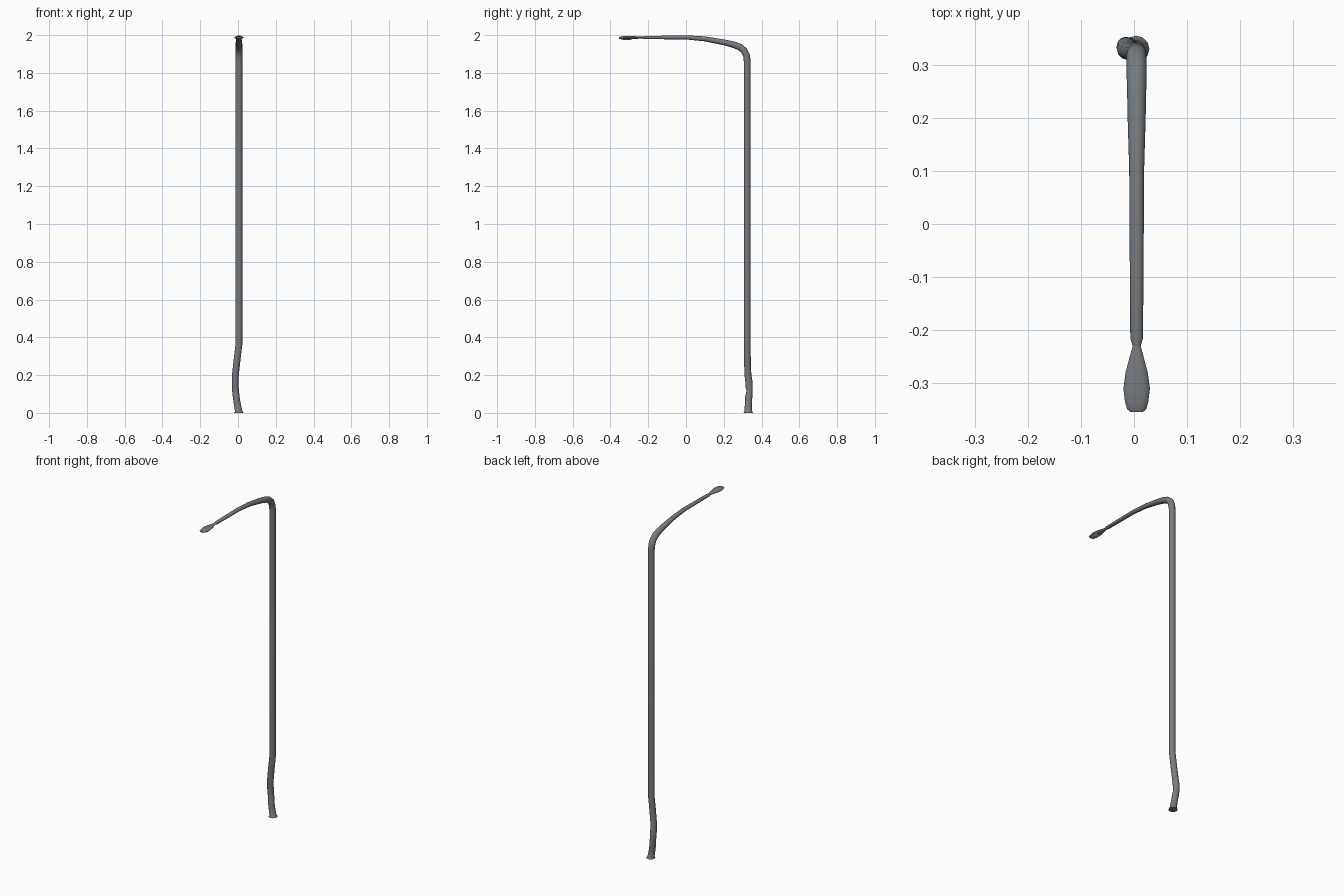
import bpy, bmesh, math
from mathutils import Vector


def material(name, rgb):
    m = bpy.data.materials.new(name)
    m.diffuse_color = (*rgb, 1)
    return m


steel = material("grey steel", (0.19, 0.205, 0.215))
glass = material("pale lens", (0.33, 0.34, 0.34))


def sweep(name, rings, mat, sides=12, cap_start=True, cap_end=True):
    """Skin elliptical rings (x, y, z, half width, half depth) along a path."""
    pts = [Vector(r[:3]) for r in rings]
    bm = bmesh.new()
    loops = []
    for i, r in enumerate(rings):
        t = (pts[min(i + 1, len(pts) - 1)] - pts[max(i - 1, 0)]).normalized()
        if i == 0 and abs(t.z) > 0.9:
            t = Vector((0, 0, 1))          # foot sits flat on the ground
        u = Vector((1, 0, 0))
        u = (u - t * t.dot(u)).normalized()
        v = t.cross(u)
        loops.append([bm.verts.new(pts[i] + u * r[3] * math.cos(a) + v * r[4] * math.sin(a))
                      for a in (2 * math.pi * k / sides for k in range(sides))])
    for a, b in zip(loops, loops[1:]):
        for k in range(sides):
            n = (k + 1) % sides
            bm.faces.new((a[k], a[n], b[n], b[k]))
    if cap_start:
        bm.faces.new(loops[0][::-1])
    if cap_end:
        bm.faces.new(loops[-1])
    bmesh.ops.recalc_face_normals(bm, faces=bm.faces)
    me = bpy.data.meshes.new(name)
    bm.to_mesh(me)
    bm.free()
    me.materials.append(mat)
    ob = bpy.data.objects.new(name, me)
    bpy.context.collection.objects.link(ob)
    bpy.context.view_layer.objects.active = ob
    ob.select_set(True)
    bpy.ops.object.shade_smooth_by_angle(angle=math.radians(40))
    ob.select_set(False)
    return ob


# bent and dented pole foot, straight pole, curved tapering arm
sweep("pole_and_arm", [
    (0.004, 0.330, 0.000, 0.025, 0.025),
    (0.003, 0.330, 0.010, 0.019, 0.020),
    (-0.006, 0.330, 0.060, 0.018, 0.018),
    (-0.010, 0.333, 0.090, 0.018, 0.019),
    (-0.013, 0.336, 0.115, 0.018, 0.016),
    (-0.015, 0.334, 0.140, 0.018, 0.019),
    (-0.015, 0.333, 0.165, 0.018, 0.019),
    (-0.014, 0.328, 0.200, 0.018, 0.018),
    (-0.005, 0.325, 0.280, 0.018, 0.018),
    (0.005, 0.324, 0.365, 0.018, 0.018),
    (0.005, 0.324, 1.100, 0.018, 0.018),
    (0.005, 0.324, 1.860, 0.018, 0.018),
    (0.005, 0.321, 1.890, 0.019, 0.018),
    (0.005, 0.308, 1.918, 0.019, 0.018),
    (0.005, 0.285, 1.937, 0.019, 0.018),
    (0.005, 0.250, 1.950, 0.018, 0.017),
    (0.005, 0.200, 1.962, 0.017, 0.015),
    (0.005, 0.100, 1.980, 0.014, 0.013),
    (0.005, 0.000, 1.988, 0.0135, 0.011),
    (0.005, -0.215, 1.987, 0.012, 0.008),
    (0.005, -0.232, 1.987, 0.007, 0.005)], steel)

# flat paddle-shaped lamp head
sweep("lamp_head", [
    (0.005, -0.228, 1.987, 0.007, 0.005),
    (0.005, -0.250, 1.987, 0.013, 0.006),
    (0.005, -0.280, 1.987, 0.021, 0.008),
    (0.005, -0.310, 1.987, 0.025, 0.009),
    (0.005, -0.335, 1.986, 0.022, 0.008),
    (0.005, -0.349, 1.986, 0.018, 0.006),
    (0.005, -0.354, 1.986, 0.012, 0.004)], steel)

# lens bowl under the head
sweep("lamp_lens", [
    (0.005, -0.287, 1.979, 0.006, 0.002),
    (0.005, -0.300, 1.978, 0.014, 0.004),
    (0.005, -0.320, 1.978, 0.016, 0.005),
    (0.005, -0.335, 1.979, 0.012, 0.003),
    (0.005, -0.343, 1.980, 0.006, 0.002)], glass)
